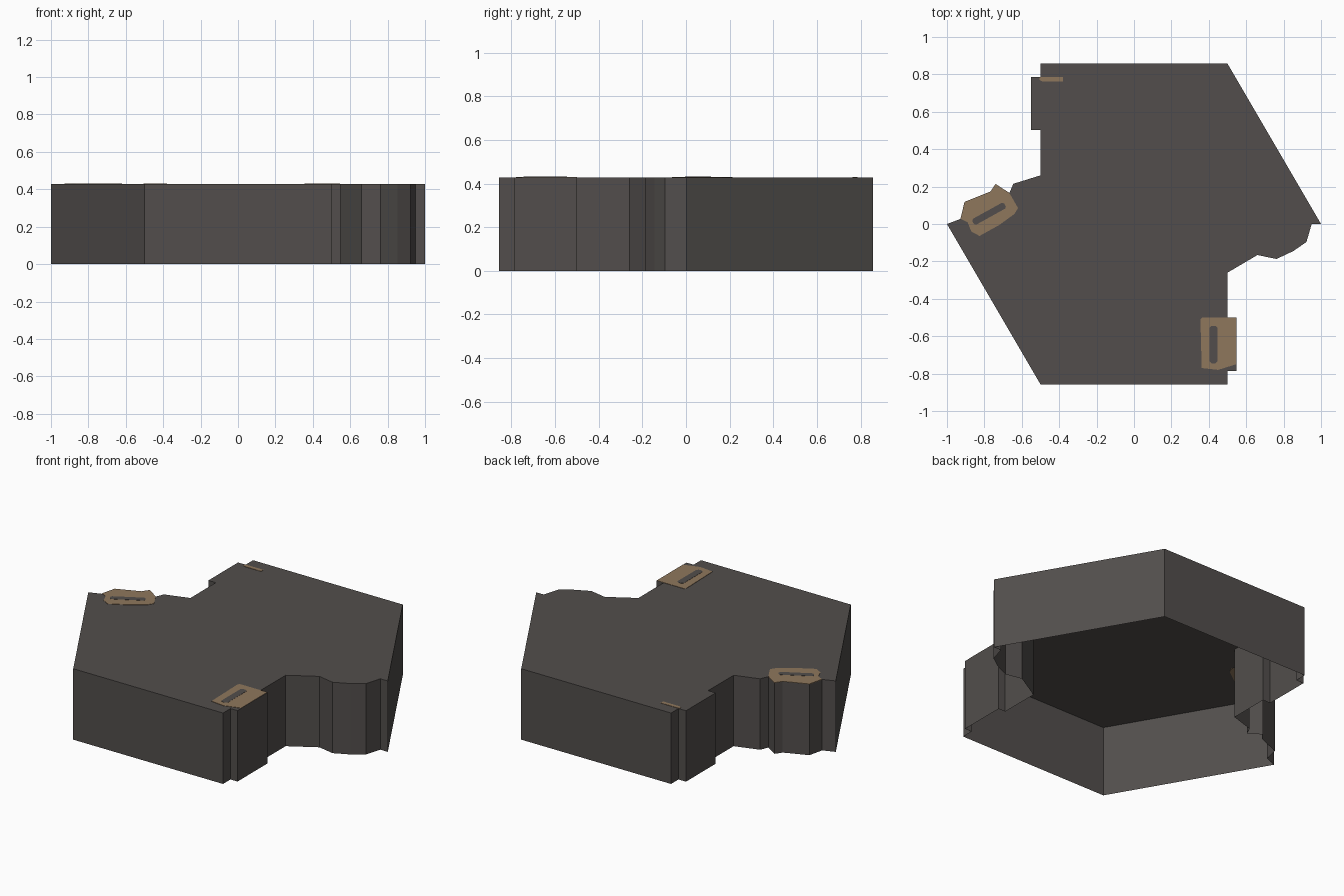
import bpy, bmesh, math

if "Cube" in bpy.data.objects:
    bpy.data.objects.remove(bpy.data.objects["Cube"])

H = 0.428      # height of the lid


def material(name, color):
    m = bpy.data.materials.new(name)
    m.diffuse_color = (*color, 1)
    m.use_nodes = True
    m.node_tree.nodes["Principled BSDF"].inputs["Base Color"].default_value = m.diffuse_color
    return m


DARK = material("dark_stone", (0.084, 0.076, 0.072))
BROWN = material("worn_brown", (0.275, 0.185, 0.108))


def prism(name, outline, z0, z1, mat, bottom=True):
    """Extrude a flat outline upward, optionally leaving the bottom open."""
    bm = bmesh.new()
    low = [bm.verts.new((x, y, z0)) for x, y in outline]
    high = [bm.verts.new((x, y, z1)) for x, y in outline]
    n = len(outline)
    for i in range(n):
        j = (i + 1) % n
        bm.faces.new((low[i], low[j], high[j], high[i]))
    bm.faces.new(high)
    if bottom:
        bm.faces.new(low[::-1])
    if not bottom:
        # split the concave lid cleanly
        bmesh.ops.triangulate(bm, faces=[f for f in bm.faces if len(f.verts) > 4])
    mesh = bpy.data.meshes.new(name)
    bm.to_mesh(mesh)
    bm.free()
    mesh.materials.append(mat)
    ob = bpy.data.objects.new(name, mesh)
    bpy.context.collection.objects.link(ob)
    return ob


def slot(cx, cy, length, width, angle):
    """Rounded slot outline, counter-clockwise."""
    c, s = math.cos(angle), math.sin(angle)
    a, b, k = length / 2, width / 2, width / 4
    pts = [(a - k, -b), (a, -b + k), (a, b - k), (a - k, b),
           (-a + k, b), (-a, b - k), (-a, -b + k), (-a + k, -b)]
    return [(cx + x * c - y * s, cy + x * s + y * c) for x, y in pts]


# Hexagonal shell, open below, with a ragged bite on two opposite corners
shell = [(1, 0), (0.5, 0.857), (-0.5, 0.857),
         # left edge, tab and bite
         (-0.5, 0.786), (-0.55, 0.786), (-0.55, 0.503), (-0.5, 0.503),
         (-0.5, 0.26), (-0.645, 0.215), (-0.666, 0.166), (-0.74, 0.214),
         (-0.767, 0.174), (-0.906, 0.118), (-0.928, 0.027),
         (-1, 0), (-0.5, -0.857), (0.5, -0.857),
         # right edge, tab and bite
         (0.5, -0.786), (0.547, -0.786), (0.547, -0.5), (0.5, -0.5),
         (0.5, -0.26), (0.66, -0.166), (0.762, -0.187), (0.853, -0.144),
         (0.922, -0.096), (0.95, 0)]
prism("hexagon_shell", shell, 0, H, DARK, bottom=False)

# Brown patches set through the lid
patches = {
    "left_patch": [(-0.906, 0.118), (-0.928, 0.028), (-0.89, 0.01), (-0.87, -0.04),
                   (-0.826, -0.064), (-0.72, -0.005), (-0.64, 0.053), (-0.62, 0.085),
                   (-0.666, 0.166), (-0.74, 0.214), (-0.767, 0.174)],
    "right_patch": [(0.355, -0.51), (0.362, -0.77), (0.45, -0.78), (0.546, -0.75),
                    (0.546, -0.5), (0.365, -0.5)],
    "back_patch": [(-0.505, 0.77), (-0.49, 0.762), (-0.38, 0.762), (-0.38, 0.785),
                   (-0.505, 0.785)],
}
for name, outline in patches.items():
    prism(name, outline, H - 0.002, H + 0.002, BROWN)

# Dark slots in the middle of the two large patches
prism("left_slot", slot(-0.775, 0.055, 0.195, 0.036, math.radians(29)),
      H - 0.003, H + 0.003, DARK)
prism("right_slot", slot(0.425, -0.645, 0.2, 0.042, math.radians(90)),
      H - 0.003, H + 0.003, DARK)
